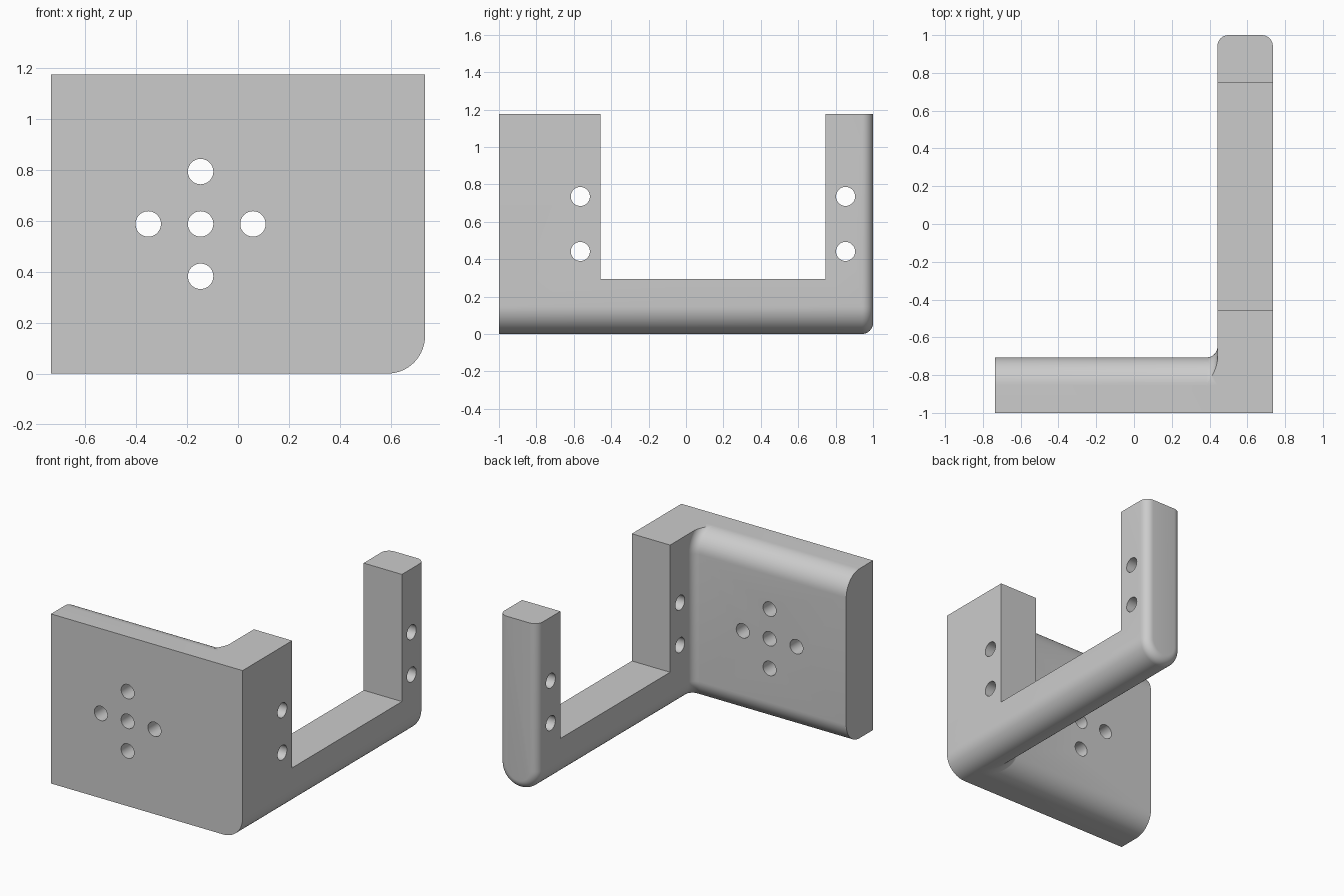
import bpy, bmesh
from math import sin, cos, pi, sqrt, radians
from mathutils import Matrix

if "Cube" in bpy.data.objects:
    bpy.data.objects.remove(bpy.data.objects["Cube"], do_unlink=True)

U = 1 / 34                       # design module
W, D, H = 25 * U, 1.0, 40 * U    # half width, half depth, height
T, R, F = 10 * U, 5 * U, 2 * U   # wall thickness, large round, small round
WALL, BACK = W - T, -D + T       # inner face of arm, back face of plate
SEG = 14

grey = bpy.data.materials.new("plain grey")
grey.use_nodes = True
grey.diffuse_color = (0.6, 0.6, 0.6, 1)
grey.node_tree.nodes["Principled BSDF"].inputs["Base Color"].default_value = (0.6, 0.6, 0.6, 1)


def arc(cx, cy, r, a0, a1):
    angles = [radians(a0 + (a1 - a0) * i / SEG) for i in range(SEG + 1)]
    return [(cx + r * cos(a), cy + r * sin(a)) for a in angles]


def finish(bm, name):
    bmesh.ops.remove_doubles(bm, verts=bm.verts, dist=1e-5)
    bmesh.ops.recalc_face_normals(bm, faces=bm.faces)
    mesh = bpy.data.meshes.new(name)
    bm.to_mesh(mesh)
    bm.free()
    mesh.materials.append(grey)
    obj = bpy.data.objects.new(name, mesh)
    bpy.context.collection.objects.link(obj)
    return obj


def loft(sections):
    """Closed solid through matching rings of points."""
    bm = bmesh.new()
    rings = [[bm.verts.new(p) for p in s] for s in sections]
    n = len(rings[0])
    for a, b in zip(rings, rings[1:]):
        for i in range(n):
            j = (i + 1) % n
            bm.faces.new((a[i], a[j], b[j], b[i]))
    bm.faces.new(rings[0])
    bm.faces.new(rings[-1])
    return bm


def combine(target, tool, operation):
    mod = target.modifiers.new(operation, "BOOLEAN")
    mod.operation, mod.object, mod.solver = operation, tool, "EXACT"
    bpy.context.view_layer.objects.active = target
    bpy.ops.object.modifier_apply(modifier=mod.name)
    bpy.data.objects.remove(tool, do_unlink=True)


# Front plate: rounded along the top and bottom of its back face
side = [(-D, H), (-D, 0)] + arc(BACK - R, R, R, -90, 0) + arc(BACK - R, H - R, R, 0, 90)
plate = finish(loft([[(x, y, z) for y, z in side] for x in (-W, W - R)]), "front_plate")

# Side arm: half-round underside, softened rear face
section = [(W, H), (WALL, H)] + arc(WALL + R, R, R, 180, 270) + arc(W - R, R, R, 270, 360)[1:]
bm = loft([[(x, y, z) for x, z in section] for y in (-D, D)])
bmesh.ops.remove_doubles(bm, verts=bm.verts, dist=1e-5)
rear = [e for e in bm.edges
        if all(v.co.y > D - 1e-4 for v in e.verts)
        and not all(v.co.z > H - 1e-4 for v in e.verts)]
bmesh.ops.bevel(bm, geom=rear, offset=F, segments=8, profile=0.5,
                affect="EDGES", clamp_overlap=False)
bracket = finish(bm, "bracket")

# Arm window, open at the top
y0, y1, floor = -0.456, 0.747, T
bm = bmesh.new()
bmesh.ops.create_cube(bm, size=1, matrix=Matrix.Translation((W - T / 2, (y0 + y1) / 2, floor + H / 2))
                      @ Matrix.Diagonal((1, y1 - y0, H, 1)))
combine(bracket, finish(bm, "window_cutter"), "DIFFERENCE")
combine(bracket, plate, "UNION")


# Concave fillet where the plate meets the arm
def fillet_ring(z):
    pts = []
    for i in range(SEG + 1):
        a = i / SEG * pi / 2
        t, f = F * (1 - sin(a)), F * (1 - cos(a))
        x, y = WALL - t, BACK + f
        if z < R:
            s = R - sqrt(R * R - (R - z) ** 2)
            x, y = x + s, y - s
        elif z > H - R:
            y = BACK - R + sqrt(max((R + f) ** 2 - (z - H + R) ** 2, 0))
        pts.append((x + 0.0008, y - 0.0008, z))
    inner = pts[-1][0] + 0.03
    low = pts[0][1] - 0.03
    return pts + [(inner, pts[-1][1], z), (inner, low, z), (pts[0][0], low, z)]


steps = [i / SEG * pi / 2 for i in range(SEG + 1)]
levels = [R * (1 - cos(a)) for a in steps] + [H - R + R * sin(a) for a in steps]
combine(bracket, finish(loft([fillet_ring(z) for z in levels]), "inner_fillet"), "UNION")


# Bolt holes
def drill(centre, radius, axis):
    bm = bmesh.new()
    turn = Matrix.Rotation(pi / 2, 4, axis)
    bmesh.ops.create_cone(bm, cap_ends=True, segments=40, radius1=radius, radius2=radius,
                          depth=2 * T, matrix=Matrix.Translation(centre) @ turn)
    combine(bracket, finish(bm, "hole_cutter"), "DIFFERENCE")


for dx, dz in ((0, 0), (1, 0), (-1, 0), (0, 1), (0, -1)):
    drill((-R + dx * 7 * U, -D + T / 2, H / 2 + dz * 7 * U), 0.05, "X")
for y in (-0.565, 0.853):
    for z in (15 * U, 25 * U):
        drill((W - T / 2, y, z), 0.051, "Y")

# Smooth rounds, crisp corners
bpy.ops.object.select_all(action="DESELECT")
bracket.select_set(True)
bpy.context.view_layer.objects.active = bracket
bpy.ops.object.shade_smooth_by_angle(angle=radians(30))
